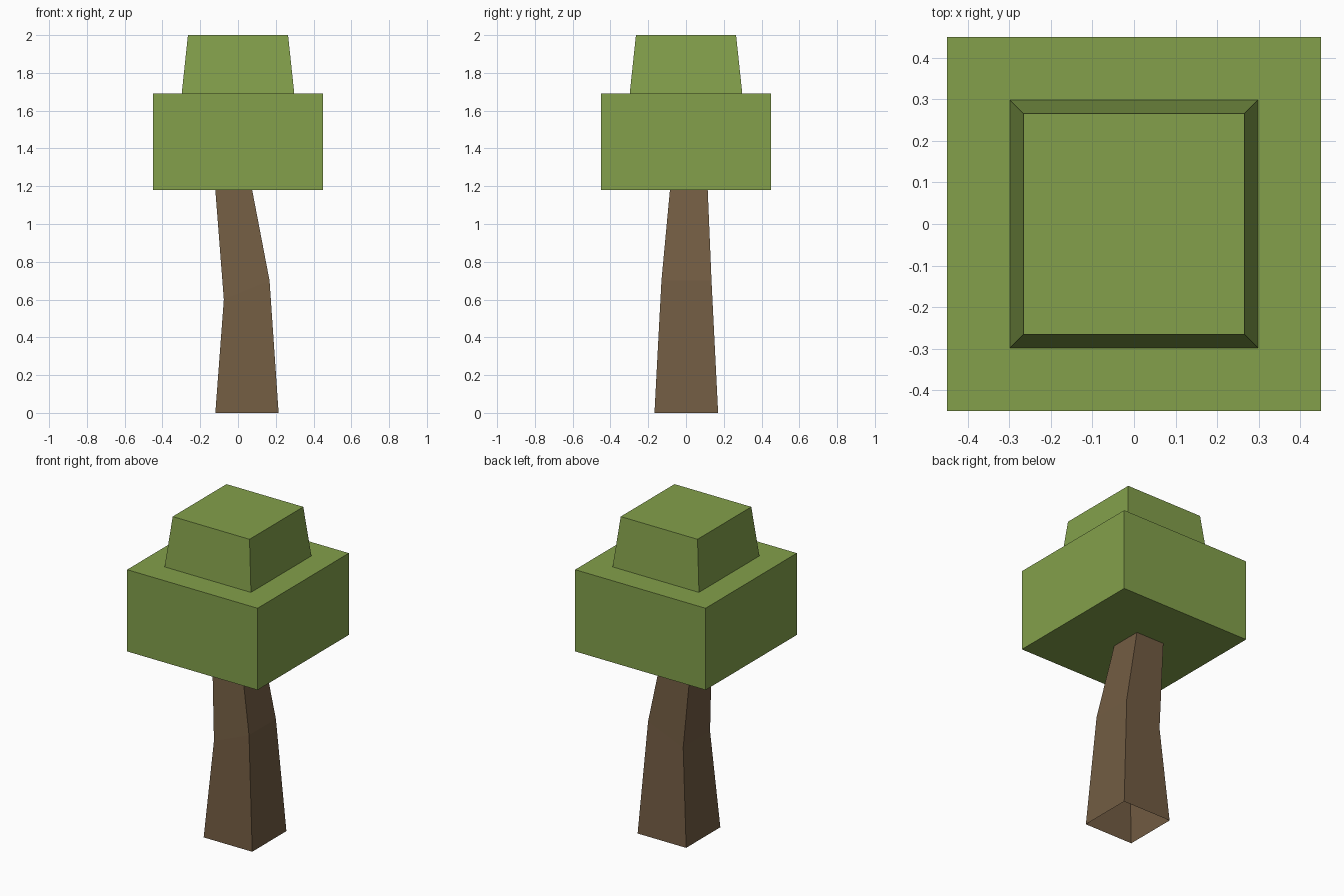
import bpy, bmesh

if "Cube" in bpy.data.objects:
    bpy.data.objects.remove(bpy.data.objects["Cube"])


def material(name, rgb):
    m = bpy.data.materials.new(name)
    m.diffuse_color = (*rgb, 1)
    m.use_nodes = True
    m.node_tree.nodes["Principled BSDF"].inputs["Base Color"].default_value = m.diffuse_color
    return m


def loft(name, rings, mat, capped):
    """Four-sided loft; each ring is (x0, x1, y0, y1, z at x0, z at x1)."""
    bm = bmesh.new()
    loops = [[bm.verts.new(p) for p in ((x0, y0, z0), (x1, y0, z1), (x1, y1, z1), (x0, y1, z0))]
             for x0, x1, y0, y1, z0, z1 in rings]
    for a, b in zip(loops, loops[1:]):
        for i in range(4):
            j = (i + 1) % 4
            bm.faces.new((a[i], a[j], b[j], b[i]))
    if capped:
        bm.faces.new(loops[0][::-1])
        bm.faces.new(loops[-1])
    mesh = bpy.data.meshes.new(name)
    bm.to_mesh(mesh)
    bm.free()
    mesh.materials.append(mat)
    obj = bpy.data.objects.new(name, mesh)
    bpy.context.collection.objects.link(obj)
    return obj


bark = material("bark brown", (0.168, 0.107, 0.055))
leaf = material("leaf green", (0.227, 0.352, 0.070))

# Bent, tapering trunk, open at the bottom
loft("trunk", [(-0.12, 0.215, -0.167, 0.17, 0, 0),
               (-0.075, 0.167, -0.13, 0.135, 0.6, 0.7),
               (-0.12, 0.075, -0.085, 0.115, 1.18, 1.18)], bark, False)

# Stepped crown: wide block with a smaller tapered block on top
steps = [(0.45, 1.18), (0.45, 1.69), (0.298, 1.69), (0.265, 2.0)]
loft("crown", [(-r, r, -r, r, z, z) for r, z in steps], leaf, True)
